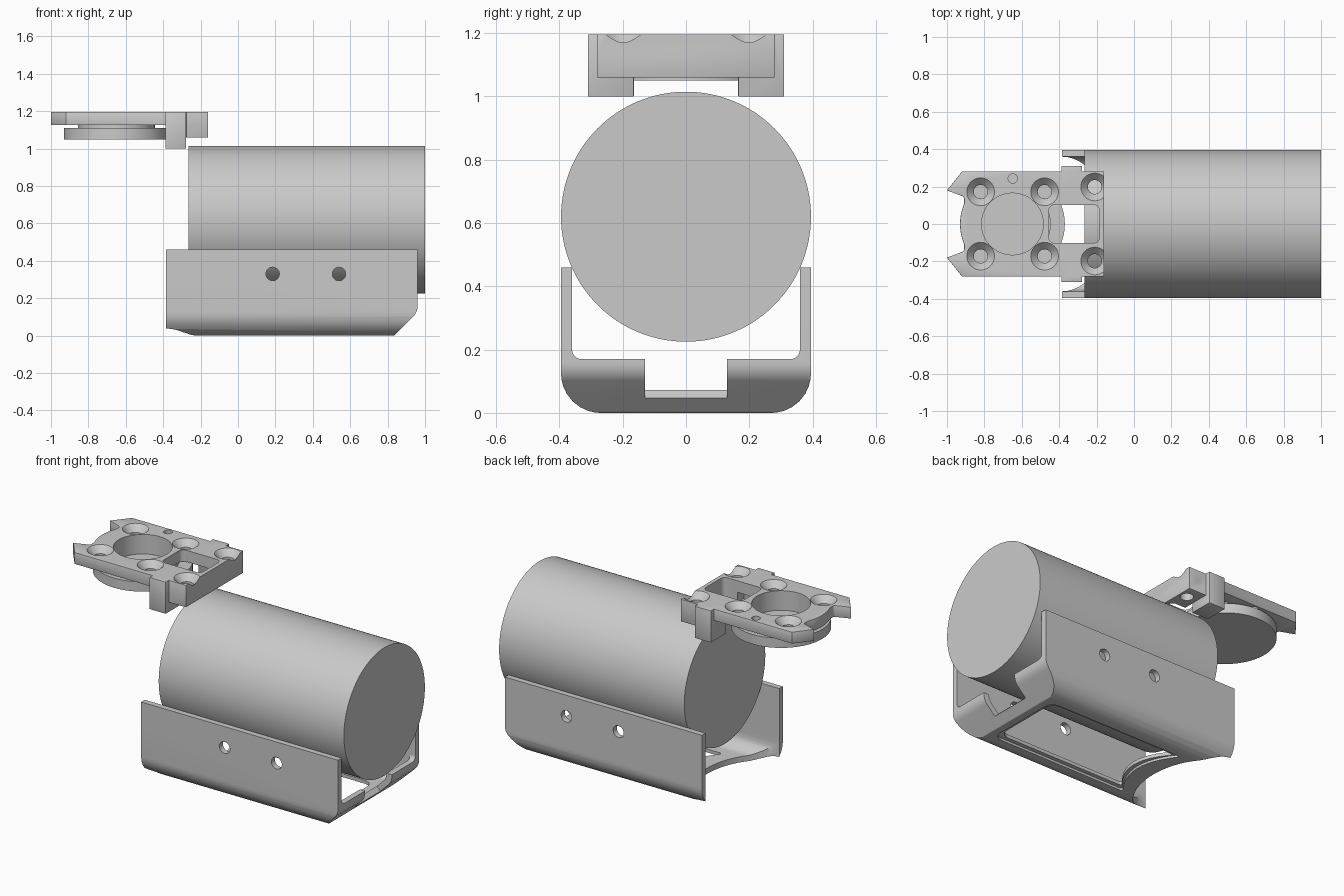
import bpy, bmesh, math
from mathutils import Vector

cube = bpy.data.objects.get("Cube")
if cube:
    bpy.data.objects.remove(cube)

grey = bpy.data.materials.new("light_grey")
grey.use_nodes = True
COLOUR = (0.59, 0.59, 0.59, 1)
grey.diffuse_color = COLOUR
grey.node_tree.nodes["Principled BSDF"].inputs["Base Color"].default_value = COLOUR


def rounded(corners, steps=8):
    """Round the corners of a polygon; each corner is (a, b) or (a, b, radius)."""
    out = []
    for i, c in enumerate(corners):
        p = Vector(c[:2])
        r = c[2] if len(c) > 2 else 0
        if not r:
            out.append(p)
            continue
        u = (Vector(corners[i - 1][:2]) - p).normalized()
        v = (Vector(corners[(i + 1) % len(corners)][:2]) - p).normalized()
        half = u.angle(v) / 2
        centre = p + (u + v).normalized() * r / math.sin(half)
        start = (p + u * r / math.tan(half) - centre).normalized()
        end = (p + v * r / math.tan(half) - centre).normalized()
        for k in range(steps + 1):
            out.append(centre + start.lerp(end, k / steps).normalized() * r)
    return out


def prism(name, points, axis, lo, hi):
    """Extrude a 2D outline along an axis; outlines are yz, xz or xy."""
    place = {"x": lambda p, t: (t, p[0], p[1]),
             "y": lambda p, t: (p[0], t, p[1]),
             "z": lambda p, t: (p[0], p[1], t)}[axis]
    bm = bmesh.new()
    low = [bm.verts.new(place(p, lo)) for p in points]
    high = [bm.verts.new(place(p, hi)) for p in points]
    bm.faces.new(low)
    bm.faces.new(high)
    for i in range(len(points)):
        bm.faces.new((low[i - 1], low[i], high[i], high[i - 1]))
    bmesh.ops.recalc_face_normals(bm, faces=bm.faces)
    mesh = bpy.data.meshes.new(name)
    bm.to_mesh(mesh)
    bm.free()
    mesh.materials.append(grey)
    obj = bpy.data.objects.new(name, mesh)
    bpy.context.collection.objects.link(obj)
    return obj


def box(name, x0, x1, y0, y1, z0, z1, r=0):
    return prism(name, rounded([(x0, y0, r), (x1, y0, r), (x1, y1, r), (x0, y1, r)]), "z", z0, z1)


def circle(a, b, r, n=48):
    return [(a + r * math.cos(math.tau * k / n), b + r * math.sin(math.tau * k / n)) for k in range(n)]


def bake(obj):
    bpy.context.view_layer.update()
    evaluated = obj.evaluated_get(bpy.context.evaluated_depsgraph_get())
    obj.data = bpy.data.meshes.new_from_object(evaluated)
    obj.modifiers.clear()


def combine(obj, operation, *others):
    for other in others:
        mod = obj.modifiers.new("combine", "BOOLEAN")
        mod.operation, mod.object, mod.solver = operation, other, "EXACT"
        bake(obj)
        bpy.data.objects.remove(other)
    return obj


def bevel(obj, width):
    mod = obj.modifiers.new("bevel", "BEVEL")
    mod.width, mod.segments, mod.limit_method = width, 2, "ANGLE"
    mod.angle_limit = math.radians(50)
    bake(obj)


def smooth(obj):
    bpy.ops.object.select_all(action="DESELECT")
    obj.select_set(True)
    bpy.context.view_layer.objects.active = obj
    bpy.ops.object.shade_smooth_by_angle(angle=math.radians(30))


# Main round body
body = prism("round_body", circle(0, 0.62, 0.395, 128), "x", -0.265, 1.0)


# Cradle: rounded trough with a sloped low end wall
def trough(name, half, x0, x1, z0, z1, r, slope):
    across = rounded([(-half, z1), (-half, z0, r), (half, z0, r), (half, z1)])
    along = rounded([(x0, z1), (x0, z0), (slope, z0, 0.02), (x1, z0 + x1 - slope, 0.08), (x1, z1)])
    return combine(prism(name, across, "x", x0, x1), "INTERSECT",
                   prism("side_cutter", along, "y", -1, 1))


cradle = trough("cradle", 0.395, -0.385, 0.96, 0, 0.46, 0.125, 0.835)
combine(cradle, "DIFFERENCE", trough("inside_cutter", 0.36, -0.6, 0.925, 0.035, 0.8, 0.09, 0.82))
open_end = rounded([(-0.36, 0.8), (-0.36, 0.17, 0.03), (0.36, 0.17, 0.03), (0.36, 0.8)])
combine(cradle, "DIFFERENCE", prism("end_cutter", open_end, "x", 0.8, 1.1))
notch = [(0.88, 0.05), (0.74, 0.19), (0.74, 0.4), (1.1, 0.4), (1.1, -0.17)]
combine(cradle, "DIFFERENCE", prism("notch_cutter", notch, "y", -0.13, 0.13))

# Scooped floor edge at the open end
scoop = [(-0.385 + 0.25 * x, 0.36 * y) for x, y in circle(0, 0, 1, 64)]
combine(cradle, "DIFFERENCE", prism("scoop_cutter", scoop, "z", -0.1, 0.2))


# Floor window with a shallow ledge around it
def window(grow, z0, z1):
    w = 0.22 + grow
    arc = [(-0.1 - grow + 0.1 * (1 - (k / 6) ** 2), w * k / 6) for k in range(-5, 6)]
    ends = [(-0.1 - grow, w, 0.01), (0.77 + grow, w, 0.06), (0.77 + grow, -w, 0.06), (-0.1 - grow, -w, 0.01)]
    return prism("window_cutter", rounded(arc + ends), "z", z0, z1)


combine(cradle, "DIFFERENCE", window(0, -0.1, 0.1), window(0.025, -0.1, 0.014))

# Side screw holes through both walls
for x in (0.185, 0.54):
    combine(cradle, "DIFFERENCE", prism("hole_cutter", circle(x, 0.33, 0.036, 32), "y", -1, 1))

# Mounting plate with two horns and a curved end
CX = -0.65
horn = [(-0.16, 0.28), (-0.92, 0.28), (-1.0, 0.18), (-0.908, 0.145, 0.015)]
arc = [(CX - 0.28 * math.cos(a / 10), 0.28 * math.sin(a / 10)) for a in range(4, -5, -1)]
outline = rounded(horn + arc + [(c[0], -c[1], *c[2:]) for c in reversed(horn)])
plate = prism("mounting_plate", outline, "z", 1.125, 1.196)
combine(plate, "UNION", box("end_block", -0.28, -0.16, -0.28, 0.28, 1.06, 1.196))
for s in (-1, 1):
    lo, hi = sorted((s * 0.165, s * 0.31))
    combine(plate, "UNION", box("leg", -0.387, -0.277, lo, hi, 1.0, 1.196))
bevel(plate, 0.007)
combine(plate, "DIFFERENCE", box("opening_cutter", -0.455, -0.185, -0.102, 0.102, 0.9, 1.3, 0.03),
        prism("bore_cutter", circle(CX, 0, 0.165, 64), "z", 1.0, 1.3),
        prism("pin_cutter", circle(-0.648, 0.243, 0.025, 24), "z", 1.0, 1.3))


# Countersunk screw holes
def countersink(x, y):
    hole = prism("screw_cutter", circle(x, y, 0.037, 32), "z", 0.95, 1.3)
    cone = prism("cone_cutter", circle(x, y, 0.076, 32), "z", 1.157, 1.198)
    for v in cone.data.vertices:
        if v.co.z < 1.16:
            v.co.x, v.co.y = x + (v.co.x - x) * 0.49, y + (v.co.y - y) * 0.49
    combine(plate, "DIFFERENCE", hole, cone)


for x, y in ((-0.82, 0.172), (-0.478, 0.172), (-0.21, 0.198)):
    countersink(x, y)
    countersink(x, -y)

# Round disc below the plate, joined by a short neck and recessed by the bore
disc = prism("round_disc", circle(CX, 0, 0.28, 96), "z", 1.05, 1.11)
neck = prism("disc_neck", circle(CX, 0, 0.205, 64), "z", 1.1, 1.126)
combine(disc, "UNION", neck)
combine(disc, "DIFFERENCE", prism("recess_cutter", circle(CX, 0, 0.165, 64), "z", 1.075, 1.3))

for part in (body, cradle, plate, disc):
    smooth(part)
